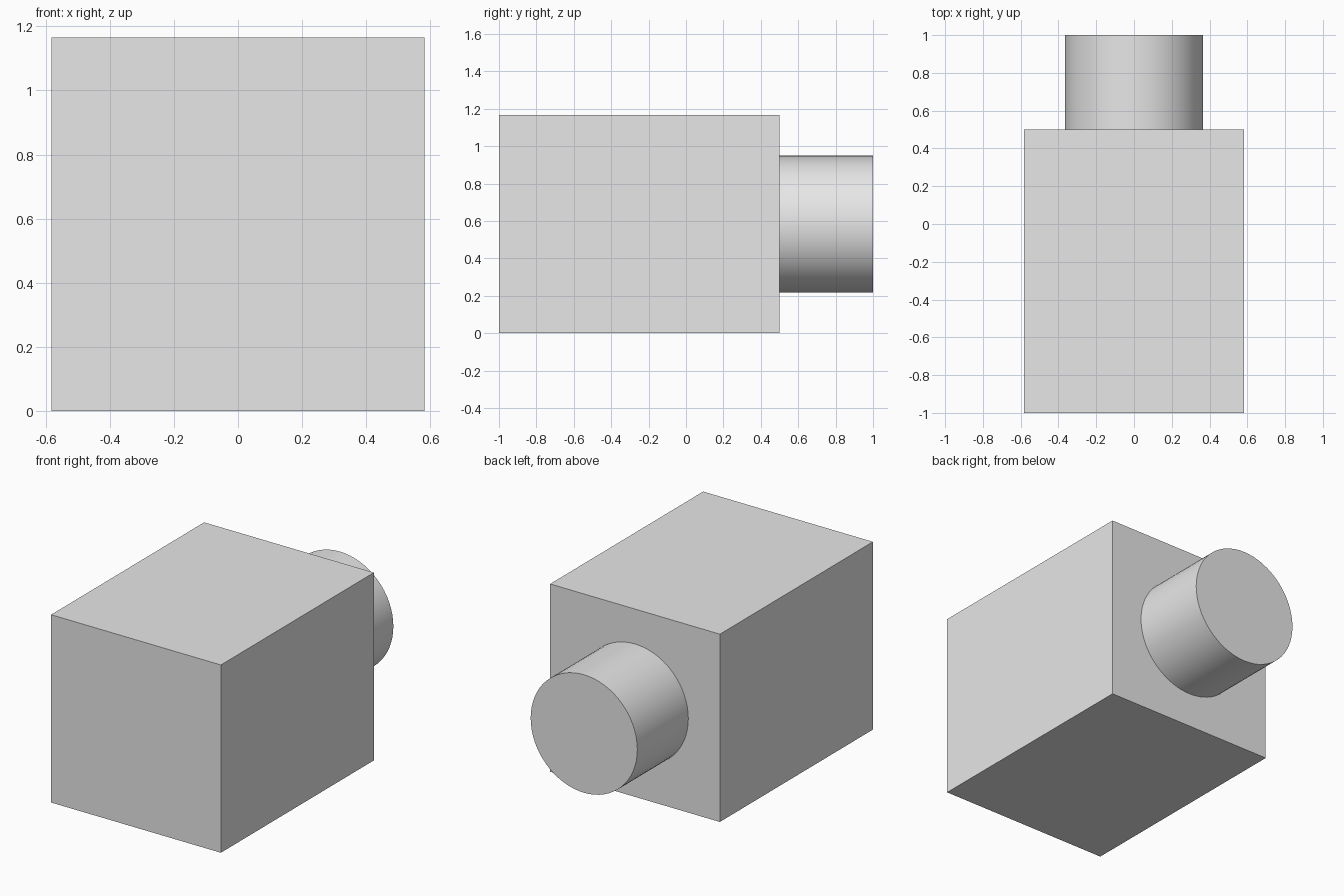
import bpy
import math

cube = bpy.data.objects.get("Cube")
if cube:
    bpy.data.objects.remove(cube, do_unlink=True)

SIDE = 1.165       # square section of the body
BODY_BACK = 0.5    # y of the body's rear face
RADIUS = 0.366

grey = bpy.data.materials.new("light_grey")
grey.use_nodes = True
colour = (0.8, 0.8, 0.8, 1)
grey.diffuse_color = colour
grey.node_tree.nodes["Principled BSDF"].inputs["Base Color"].default_value = colour

# Box body, from the front to the rear face
bpy.ops.mesh.primitive_cube_add(size=1, location=(0, (BODY_BACK - 1) / 2, SIDE / 2))
body = bpy.context.object
body.name = "body"
body.scale = (SIDE, BODY_BACK + 1, SIDE)
bpy.ops.object.transform_apply(location=False, rotation=False, scale=True)
body.data.materials.append(grey)

# Round stub on the rear face
bpy.ops.mesh.primitive_cylinder_add(
    vertices=64, radius=RADIUS, depth=1 - BODY_BACK,
    location=(0, (BODY_BACK + 1) / 2, SIDE / 2), rotation=(math.pi / 2, 0, 0))
stub = bpy.context.object
stub.name = "rear_cylinder"
stub.data.materials.append(grey)
bpy.ops.object.shade_smooth_by_angle(angle=math.radians(30))
